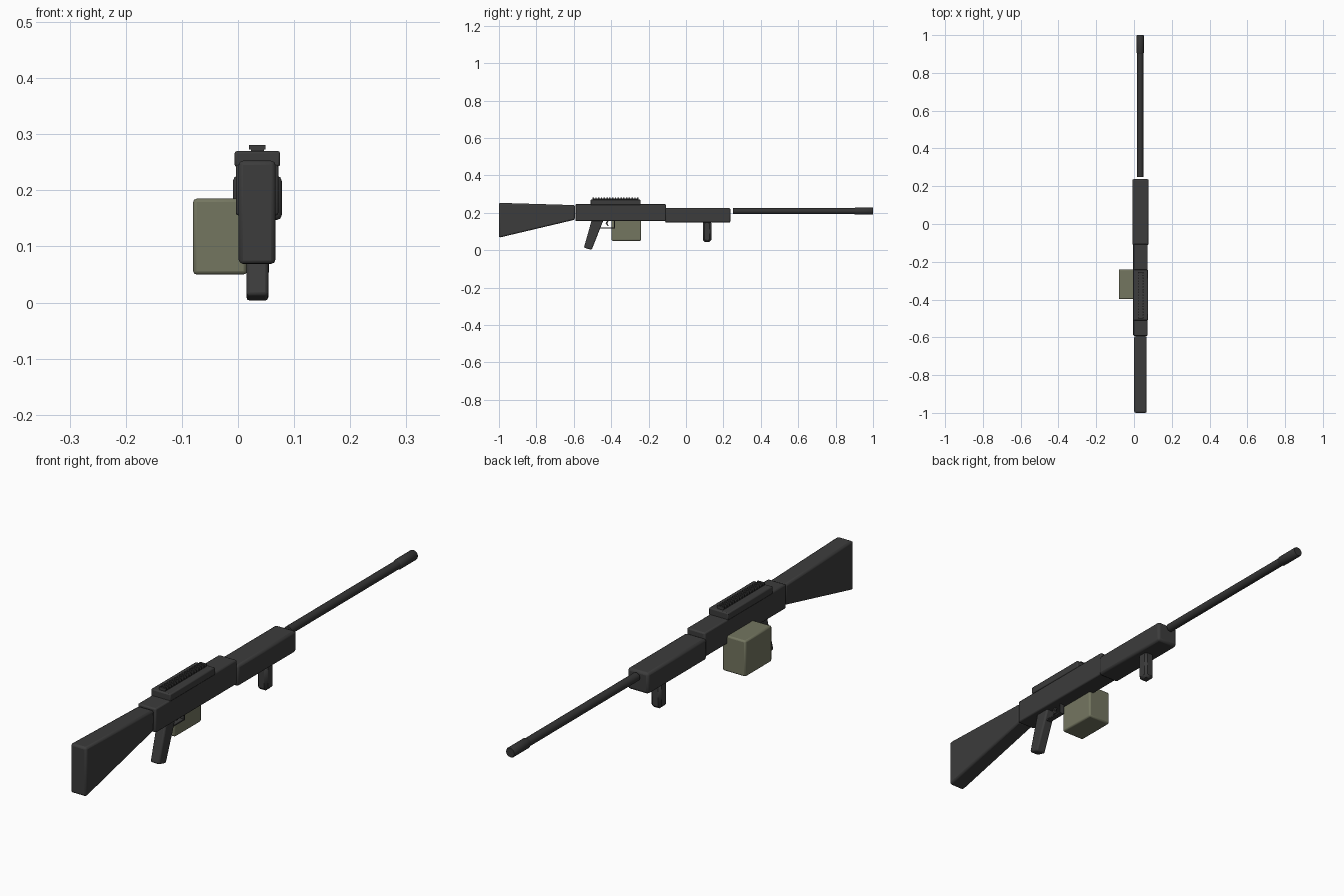
import bpy, bmesh, math
from mathutils import Matrix

if "Cube" in bpy.data.objects:
    bpy.data.objects.remove(bpy.data.objects["Cube"])

CX = 0.034  # centre plane of the body


def material(name, rgb):
    m = bpy.data.materials.new(name)
    m.diffuse_color = (*rgb, 1)
    m.use_nodes = True
    m.node_tree.nodes["Principled BSDF"].inputs["Base Color"].default_value = m.diffuse_color
    return m


BLACK = material("dark_grey_metal", (0.045, 0.045, 0.045))
BARREL = material("barrel_black", (0.035, 0.035, 0.035))
GREEN = material("olive_green", (0.175, 0.182, 0.118))


def finish(name, bm, mat, bevel=0.0, segs=2, smooth=True):
    bmesh.ops.recalc_face_normals(bm, faces=bm.faces)
    me = bpy.data.meshes.new(name)
    bm.to_mesh(me)
    bm.free()
    ob = bpy.data.objects.new(name, me)
    bpy.context.collection.objects.link(ob)
    me.materials.append(mat)
    if bevel:
        b = ob.modifiers.new("bevel", 'BEVEL')
        b.width, b.segments, b.limit_method = bevel, segs, 'ANGLE'
    if smooth:
        bpy.ops.object.select_all(action='DESELECT')
        ob.select_set(True)
        bpy.context.view_layer.objects.active = ob
        bpy.ops.object.shade_smooth_by_angle(angle=math.radians(35))
    return ob


def add_prism(bm, profile, x0, x1):
    """Extrude a (y, z) outline from x0 to x1."""
    f = bm.faces.new([bm.verts.new((x0, y, z)) for y, z in profile])
    r = bmesh.ops.extrude_face_region(bm, geom=[f])
    for v in r["geom"]:
        if isinstance(v, bmesh.types.BMVert):
            v.co.x = x1


def prism(name, profile, x0, x1, mat=BLACK, bevel=0.0, segs=2):
    bm = bmesh.new()
    add_prism(bm, profile, x0, x1)
    return finish(name, bm, mat, bevel, segs)


def rect(y0, y1, z0, z1):
    return [(y0, z0), (y1, z0), (y1, z1), (y0, z1)]


def tube(name, stations, z, mat, n=24):
    """Lathe along y from (y, radius) stations."""
    bm = bmesh.new()
    rings = [[bm.verts.new((CX - 0.001 + r * math.cos(2 * math.pi * i / n), y,
                            z + r * math.sin(2 * math.pi * i / n)))
              for i in range(n)] for y, r in stations]
    for a, b in zip(rings, rings[1:]):
        for i in range(n):
            j = (i + 1) % n
            bm.faces.new((a[i], a[j], b[j], b[i]))
    bm.faces.new(rings[0])
    bm.faces.new(rings[-1])
    return finish(name, bm, mat)


# Stock, receiver and handguard
prism("stock", [(-1, 0.067), (-0.594, 0.163), (-0.594, 0.241), (-1, 0.253)],
      0.001, 0.067, bevel=0.008)
prism("receiver", rect(-0.592, -0.107, 0.155, 0.246), -0.004, 0.072, bevel=0.005)
prism("handguard", rect(-0.112, 0.238, 0.147, 0.226), -0.009, 0.078, bevel=0.009)

# Barrel and muzzle
tube("barrel", [(0.25, 0.016), (0.91, 0.016)], 0.209, BARREL)
tube("muzzle", [(0.9, 0.016), (0.906, 0.019), (0.997, 0.019), (1.0, 0.017)], 0.209, BARREL)

# Top cover with toothed rail
prism("top_cover", rect(-0.51, -0.242, 0.242, 0.27), -0.006, 0.075, bevel=0.004)
prism("rail_base", rect(-0.5, -0.254, 0.268, 0.275), 0.023, 0.046)
bm = bmesh.new()
TEETH = 17
pitch = 0.246 / (TEETH - 0.5)
for i in range(TEETH):
    y = -0.5 + i * pitch
    add_prism(bm, rect(y, y + pitch * 0.5, 0.273, 0.281), 0.02, 0.049)
finish("rail_teeth", bm, BLACK, smooth=False)

# Raked pistol grip, trigger and trigger guard
prism("pistol_grip", [(-0.546, 0.013), (-0.504, 0.002), (-0.44, 0.165), (-0.503, 0.165)],
      0.015, 0.054, bevel=0.006)
prism("trigger", [(-0.42, 0.16), (-0.43, 0.145), (-0.419, 0.128), (-0.414, 0.13),
                  (-0.421, 0.146), (-0.41, 0.16)], 0.03, 0.039)
prism("trigger_guard", [(-0.468, 0.116), (-0.38, 0.116), (-0.38, 0.158), (-0.385, 0.158),
                        (-0.385, 0.121), (-0.468, 0.121)], 0.025, 0.044)

# Front grip
prism("front_grip", rect(0.09, 0.135, 0.045, 0.155), 0.014, 0.055, bevel=0.009, segs=1)

# Side-mounted box
prism("side_box", rect(-0.398, -0.24, 0.05, 0.185), -0.08, 0.016, GREEN, bevel=0.006)
